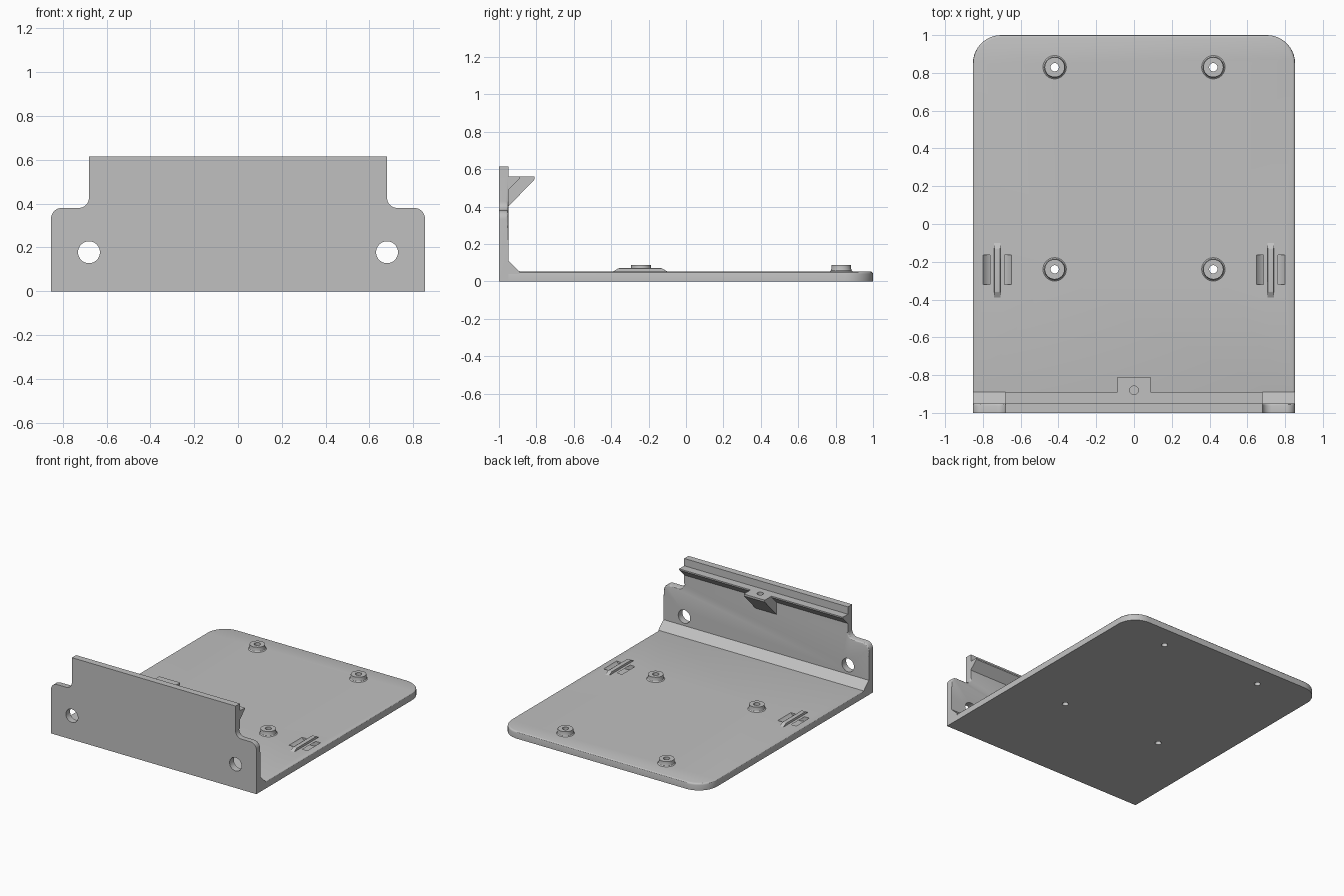
import bpy, bmesh
from math import sin, cos, pi, radians

cube = bpy.data.objects.get("Cube")
if cube:
    bpy.data.objects.remove(cube, do_unlink=True)

grey = bpy.data.materials.new("plain grey")
grey.use_nodes = True
grey.diffuse_color = (0.53, 0.53, 0.53, 1)
grey.node_tree.nodes["Principled BSDF"].inputs["Base Color"].default_value = grey.diffuse_color

W, T = 0.853, 0.053         # half width, plate thickness
WALL_IN = -0.95             # inner face of the upright wall


def arc(cx, cy, r, a0, a1, n=10):
    """Points along a circular arc, angles in degrees."""
    return [(cx + r * cos(radians(a0 + (a1 - a0) * i / n)),
             cy + r * sin(radians(a0 + (a1 - a0) * i / n))) for i in range(n + 1)]


def prism(name, pts, axis, d0, d1, bevel_rule=None, bevel=0.0):
    """Extrude a closed 2D profile along an axis, optionally rounding chosen edges."""
    place = {"x": lambda u, v, d: (d, u, v),
             "y": lambda u, v, d: (u, d, v),
             "z": lambda u, v, d: (u, v, d)}[axis]
    bm = bmesh.new()
    a = [bm.verts.new(place(u, v, d0)) for u, v in pts]
    b = [bm.verts.new(place(u, v, d1)) for u, v in pts]
    bm.faces.new(a)
    bm.faces.new(b)
    for i in range(len(pts)):
        j = (i + 1) % len(pts)
        bm.faces.new((a[i], a[j], b[j], b[i]))
    bmesh.ops.recalc_face_normals(bm, faces=bm.faces)
    if bevel_rule:
        edges = [e for e in bm.edges if all(bevel_rule(v.co) for v in e.verts)]
        bmesh.ops.bevel(bm, geom=edges, offset=bevel, segments=3, profile=0.5, affect="EDGES")
    return finish(name, bm)


def finish(name, bm):
    mesh = bpy.data.meshes.new(name)
    bm.to_mesh(mesh)
    bm.free()
    mesh.materials.append(grey)
    ob = bpy.data.objects.new(name, mesh)
    bpy.context.collection.objects.link(ob)
    return ob


def select(ob):
    bpy.ops.object.select_all(action="DESELECT")
    ob.select_set(True)
    bpy.context.view_layer.objects.active = ob


def combine(ob, tool, operation="DIFFERENCE"):
    """Apply a boolean and discard the tool object."""
    select(ob)
    mod = ob.modifiers.new("cut", "BOOLEAN")
    mod.object, mod.operation, mod.solver = tool, operation, "EXACT"
    bpy.ops.object.modifier_apply(modifier=mod.name)
    bpy.data.objects.remove(tool, do_unlink=True)


def rod(axis, u, v, r, d0, d1):
    return prism("cutter", arc(u, v, r, 0, 348.75, 31), axis, d0, d1)


def lathe(name, profile, x, y, n=32):
    """Revolve a closed (radius, z) loop about a vertical axis."""
    bm = bmesh.new()
    rings = [[bm.verts.new((x + r * cos(2 * pi * i / n), y + r * sin(2 * pi * i / n), z))
              for r, z in profile] for i in range(n)]
    for i in range(n):
        p, q = rings[i], rings[(i + 1) % n]
        for j in range(len(profile)):
            k = (j + 1) % len(profile)
            bm.faces.new((p[j], q[j], q[k], p[k]))
    bmesh.ops.recalc_face_normals(bm, faces=bm.faces)
    return finish(name, bm)


# Base plate with rounded rear corners and softened top edge
R = 0.15
outline = ([(-W, WALL_IN), (W, WALL_IN)] + arc(W - R, 1 - R, R, 0, 90)
           + arc(R - W, 1 - R, R, 90, 180))
plate = prism("base_plate", outline, "z", 0, T,
              lambda c: c.z > T - 0.001 and (abs(c.x) > W - 0.001 or c.y > 1 - R - 0.001), 0.013)
# the front edge stays hidden behind the root fillet

# Upright wall with stepped, rounded shoulders
SX, SZ, TOP, F = 0.68, 0.38, 0.615, 0.048
right = ([(W, 0)] + arc(W - F, SZ - F, F, 0, 90, 8)
         + arc(SX + F, SZ + F, F, 270, 180, 8) + [(SX, TOP)])
wall = prism("upright_wall", right + [(-x, z) for x, z in reversed(right)], "y", -1, WALL_IN,
             lambda c: c.y > WALL_IN - 0.001 and abs(c.x) > SX - 0.001 and 0.3 < c.z < 0.45, 0.012)
for s in (-1, 1):
    combine(wall, rod("y", s * SX, 0.178, 0.05, -1.1, -0.9))

# Sloped fillet along the wall root
root = prism("root_fillet", [(WALL_IN, 0.03), (-0.89, 0.03), (-0.89, T), (WALL_IN, 0.11)],
             "x", -W, W)

# Ledge near the wall top, with a central screw tab
ledge = prism("top_ledge", [(WALL_IN, 0.49), (-0.89, 0.55), (-0.89, 0.56), (WALL_IN, 0.56)],
              "x", -SX, SX)
tab = prism("tab", [(WALL_IN, 0.40), (-0.81, 0.545), (-0.81, 0.56), (WALL_IN, 0.56)],
            "x", -0.087, 0.087)
combine(ledge, tab, "UNION")
combine(ledge, rod("z", 0, -0.88, 0.023, 0.50, 0.6))

parts = [plate, wall, root, ledge]

# Screw standoffs with holes through the plate
HOLE = 0.022
boss = [(HOLE, T - 0.01), (0.062, T - 0.01), (0.062, T), (0.056, 0.058), (0.053, 0.068),
        (0.053, 0.088), (HOLE, 0.088)]
for side, s in (("left", 1), ("right", -1)):
    for end, y in (("rear", 0.83), ("front", -0.24)):
        combine(plate, rod("z", s * 0.42, y, HOLE, -0.1, 0.2))
        parts.append(lathe(f"{side}_{end}_standoff", boss, s * 0.42, y))

    # Curved strap tunnel under a ridged bridge
    cx, cz = s * 0.724, 0.106
    tunnel = arc(cx, cz, 0.0934, 205, 335, 16) + arc(cx, cz, 0.065, 335, 205, 16)
    combine(plate, prism("cutter", tunnel, "y", -0.32, -0.165))
    ridge = [(-0.39, T - 0.004), (-0.39, T), (-0.36, 0.071), (-0.13, 0.071),
             (-0.10, T), (-0.10, T - 0.004)]
    parts.append(prism(f"{side}_bridge_ridge", ridge, "x", cx - 0.016, cx + 0.016,
                       lambda c: c.z > 0.07, 0.004))

for ob in parts:
    select(ob)
    bpy.ops.object.shade_smooth_by_angle(angle=radians(30))
bpy.ops.object.select_all(action="DESELECT")
